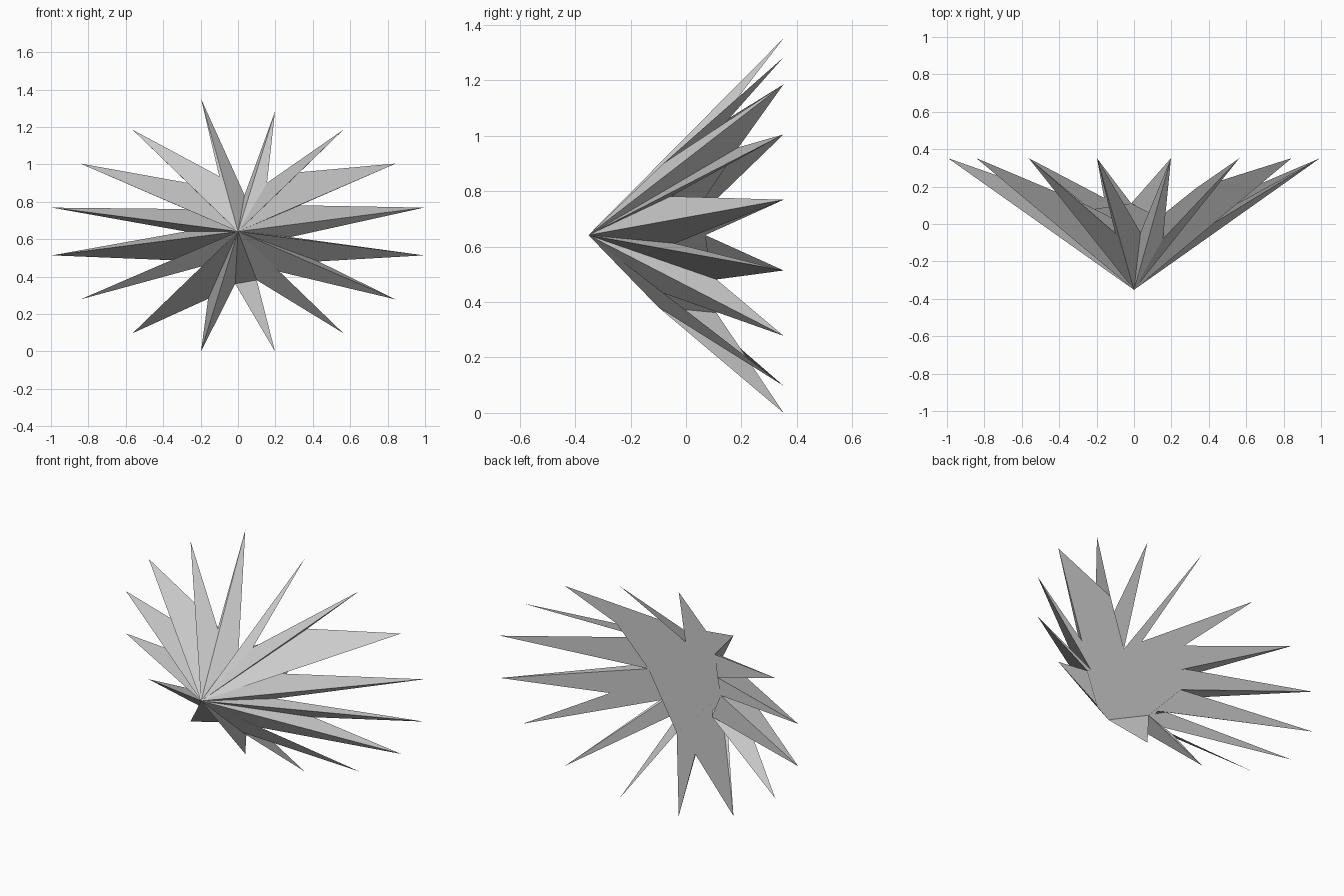
import bpy
import bmesh
from math import sin, cos, radians

if "Cube" in bpy.data.objects:
    bpy.data.objects.remove(bpy.data.objects["Cube"])

# Plain grey surface
grey = bpy.data.materials.new("plain grey")
grey.diffuse_color = (0.6, 0.6, 0.6, 1)
grey.use_nodes = True
grey.node_tree.nodes["Principled BSDF"].inputs["Base Color"].default_value = grey.diffuse_color

# Irregular notches between neighbouring spikes, clockwise from the top
notches = [
    (0.035, -0.045, 0.845), (0.155, -0.08, 0.91), (0.33, 0.19, 0.967),
    (0.33, -0.055, 0.79), (0.28, -0.04, 0.62), (0.43, 0.11, 0.49),
    (0.20, -0.08, 0.44), (0.10, -0.10, 0.39), (-0.015, 0.11, 0.37),
    (-0.16, 0.14, 0.29), (-0.17, -0.10, 0.47), (-0.20, 0.04, 0.49),
    (-0.28, 0.07, 0.65), (-0.28, 0.10, 0.77), (-0.27, 0.11, 0.91),
    (-0.10, -0.05, 0.945),
]
COUNT = len(notches)

bm = bmesh.new()

# Rim: spike tips on an ellipse in the rear plane, alternating with notches
rim = []
for i, notch in enumerate(notches):
    a = radians(-11.25 + i * 360 / COUNT)
    z = 1.36 if i == 0 else 0.65 + 0.654 * cos(a)
    rim.append(bm.verts.new((1.014 * sin(a), 0.352, z)))
    rim.append(bm.verts.new(notch))

# Front: fan of facets from the forward point to the rim
point = bm.verts.new((0, -0.352, 0.65))
for a, b in zip(rim, rim[1:] + rim[:1]):
    bm.faces.new((point, b, a))

# Back: one face closing the whole rim
bm.faces.new(rim)
bmesh.ops.recalc_face_normals(bm, faces=bm.faces)

# Rest the lowest tips on the floor
low = min(v.co.z for v in bm.verts)
bmesh.ops.translate(bm, vec=(0, 0, -low), verts=bm.verts)

mesh = bpy.data.meshes.new("starburst")
bm.to_mesh(mesh)
bm.free()
mesh.materials.append(grey)
burst = bpy.data.objects.new("starburst", mesh)
bpy.context.collection.objects.link(burst)
